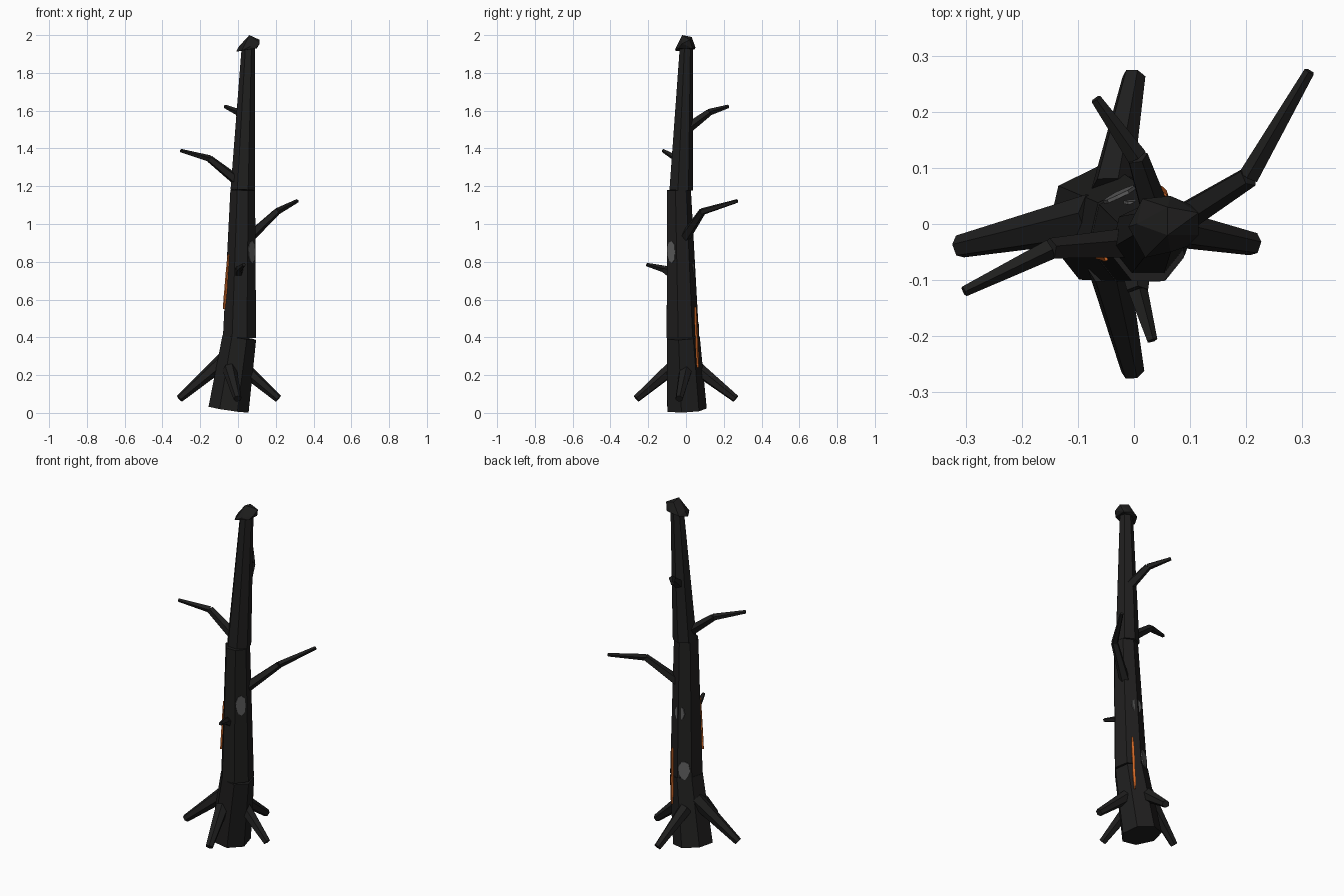
import bpy, bmesh, math, random
from mathutils import Vector

if "Cube" in bpy.data.objects:
    bpy.data.objects.remove(bpy.data.objects["Cube"])

random.seed(4)


def material(name, rgb):
    m = bpy.data.materials.new(name)
    m.diffuse_color = (*rgb, 1)
    m.use_nodes = True
    m.node_tree.nodes["Principled BSDF"].inputs["Base Color"].default_value = m.diffuse_color
    return m


CHAR = material("charred_bark", (0.0135, 0.0132, 0.013))
ASH = material("ash_grey", (0.11, 0.11, 0.11))
EMBER = material("ember_orange", (0.65, 0.14, 0.02))


def finish(name, bm, mat):
    bmesh.ops.recalc_face_normals(bm, faces=bm.faces)
    me = bpy.data.meshes.new(name)
    bm.to_mesh(me)
    bm.free()
    me.materials.append(mat)
    ob = bpy.data.objects.new(name, me)
    bpy.context.collection.objects.link(ob)
    return ob


def limb(name, a, b, r1, r2, sides):
    """Tapered prism from a to b, first corner towards +y."""
    a, b = Vector(a), Vector(b)
    turn = Vector((0, 0, 1)).rotation_difference(b - a)
    bm = bmesh.new()
    rings = []
    for c, r in ((a, r1), (b, r2)):
        ring = []
        for i in range(sides):
            t = math.pi / 2 + math.tau * i / sides
            ring.append(bm.verts.new(c + turn @ Vector((r * math.cos(t), r * math.sin(t), 0))))
        rings.append(ring)
    for i in range(sides):
        j = (i + 1) % sides
        bm.faces.new((rings[0][i], rings[0][j], rings[1][j], rings[1][i]))
    bm.faces.new(rings[0])
    bm.faces.new(rings[1])
    return finish(name, bm, CHAR)


def plate(name, centre, angle, up, outline, thick, mat):
    """Thin plate with a 2D outline, facing the given compass angle."""
    n = Vector((math.cos(math.radians(angle)), math.sin(math.radians(angle)), 0))
    up = Vector(up).normalized()
    side = up.cross(n).normalized()
    n = side.cross(up)
    bm = bmesh.new()
    rings = [[bm.verts.new(Vector(centre) + side * u + up * v + n * d) for u, v in outline]
             for d in (-thick / 2, thick / 2)]
    k = len(outline)
    for i in range(k):
        j = (i + 1) % k
        bm.faces.new((rings[0][i], rings[0][j], rings[1][j], rings[1][i]))
    bm.faces.new(rings[0])
    bm.faces.new(rings[1])
    return finish(name, bm, mat)


# Trunk: three stacked seven-sided sections
limb("trunk_lower", (-0.05, 0, 0.018), (0.007, -0.019, 0.4), 0.11, 0.092, 7)
limb("trunk_middle", (0.008, -0.021, 0.4), (0.025, -0.041, 1.18), 0.09, 0.067, 7)
limb("trunk_upper", (0.025, -0.028, 1.18), (0.055, 0.0, 1.93), 0.066, 0.037, 7)

# Broken top: faceted lump
bm = bmesh.new()
for p in ((-0.01, -0.005, 1.912), (0.015, 0.045, 1.925), (0.02, -0.06, 1.918), (0.095, -0.04, 1.93),
          (0.1, 0.035, 1.93), (0.115, 0.02, 1.975), (0.115, -0.02, 1.955), (0.06, 0.03, 1.99),
          (0.06, -0.02, 2.0), (0.005, 0.0, 1.94), (0.065, 0.05, 1.935), (0.065, -0.05, 1.94)):
    bm.verts.new(p)
hull = bmesh.ops.convex_hull(bm, input=bm.verts)
bmesh.ops.delete(bm, geom=list(set(hull["geom_interior"])), context='VERTS')
finish("broken_top", bm, CHAR)

# Roots
roots = {
    "left": ((-0.07, 0.012, 0.282), (-0.31, -0.04, 0.075), 0.044),
    "right": ((0.03, 0.0, 0.235), (0.213, -0.036, 0.075), 0.038),
    "front": ((-0.045, -0.08, 0.232), (-0.002, -0.263, 0.075), 0.038),
    "back": ((-0.04, 0.06, 0.235), (0.0, 0.263, 0.075), 0.038),
}
for side, (a, b, r) in roots.items():
    limb("root_" + side, a, b, r, 0.021, 6)

# Branches: two straight pieces each
branches = {
    "left": ((-0.005, -0.035, 1.23), (-0.15, -0.045, 1.345), (-0.303, -0.12, 1.388)),
    "right": ((0.06, -0.005, 0.93), (0.205, 0.085, 1.065), (0.313, 0.272, 1.122)),
    "back": ((0.042, 0.005, 1.505), (0.005, 0.12, 1.59), (-0.068, 0.223, 1.622)),
    "front": ((0.003, -0.08, 0.74), (0.006, -0.12, 0.762), (0.032, -0.208, 0.785)),
}
for side, (a, b, c) in branches.items():
    limb("branch_%s_inner" % side, a, b, 0.029, 0.02, 5)
    limb("branch_%s_outer" % side, b, c, 0.019, 0.01, 5)


# Glowing cracks: narrow jagged strips
def crack(half_length):
    left, right = [], []
    for i in range(7):
        v = (i / 3 - 1) * half_length
        w = 0.007 if 0 < i < 6 else 0.003
        x = random.uniform(-0.002, 0.002)
        left.append((x - w, v))
        right.append((x + w, v))
    return left + right[::-1]


plate("ember_crack_left", (-0.061, -0.056, 0.695), 208, (0.025, -0.008, 0.29), crack(0.145), 0.0095, EMBER)
plate("ember_crack_back", (0.05, 0.057, 0.4), 60, (0.004, -0.012, 0.32), crack(0.16), 0.0095, EMBER)


# Ash patches: ragged ovals
def blob(w, h):
    out = []
    for i in range(9):
        t = math.tau * i / 9
        k = random.uniform(0.8, 1.05)
        out.append((w * k * math.cos(t), h * k * math.sin(t)))
    return out


up_mid = (0.0, -0.04, 0.78)
plate("ash_patch_right", (0.071, -0.077, 0.85), 321, (-0.005, -0.012, 0.78), blob(0.03, 0.06), 0.006, ASH)
plate("ash_patch_back_low", (-0.025, 0.053, 0.45), 115.7, (0.025, -0.04, 0.78), blob(0.032, 0.06), 0.007, ASH)
plate("ash_patch_back_high", (0.015, 0.039, 0.77), 90, up_mid, blob(0.033, 0.045), 0.006, ASH)
